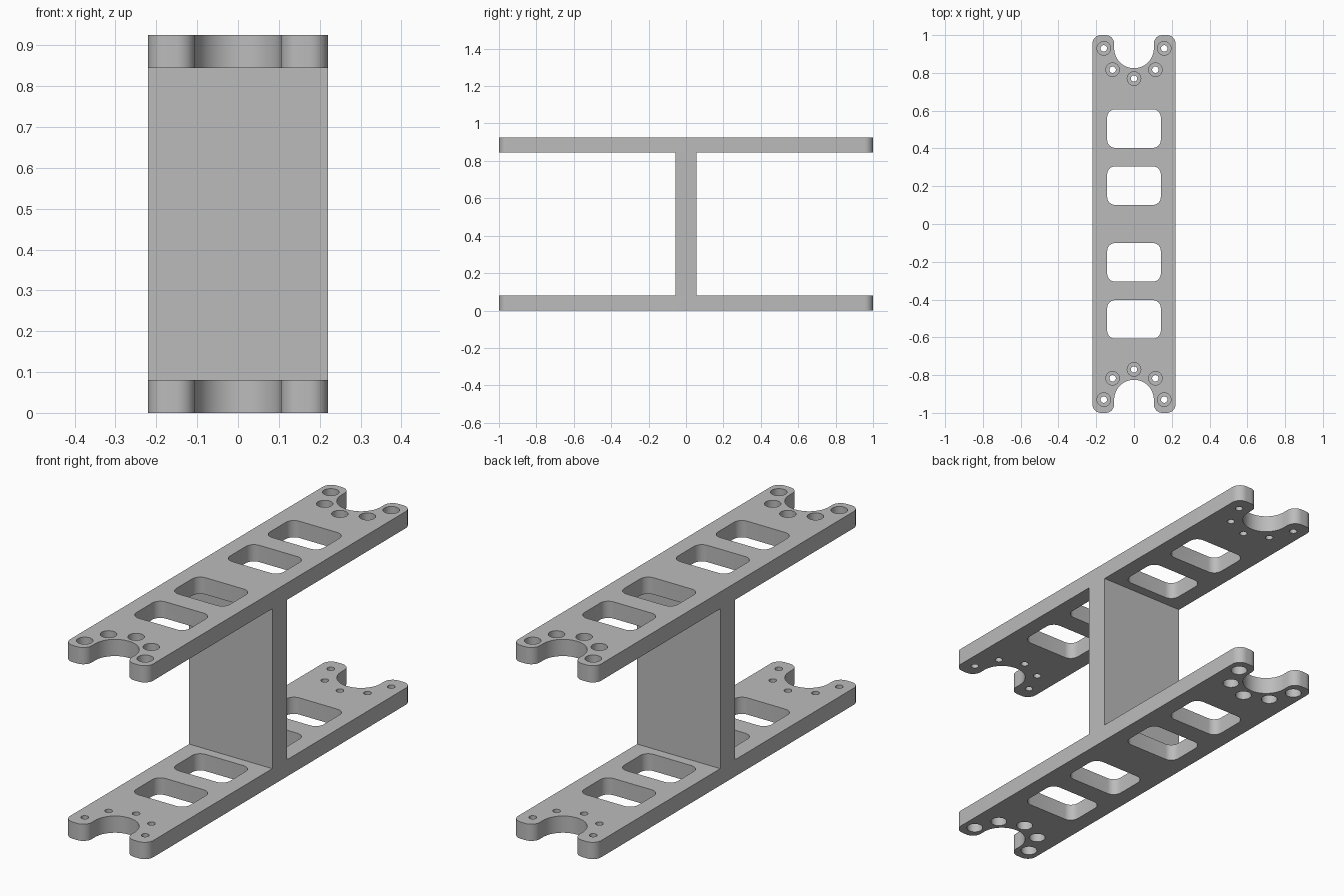
import bpy
import bmesh
from math import cos, sin, radians

HALF_W, HALF_L, HEIGHT = 0.22, 1.0, 0.925
PLATE, WEB = 0.08, 0.055            # plate thickness, half web thickness
NOTCH_Y, NOTCH_R = 0.93, 0.105      # round notch at each end
TIP_R = 0.045                       # rounding of the prong tips
BOLT_R = 0.16                       # bolt circle around the notch
BORE_DEPTH = 0.05

old = bpy.data.objects.get("Cube")
if old:
    bpy.data.objects.remove(old, do_unlink=True)


def arc(cx, cy, r, start, end, steps=10):
    angles = [radians(start + (end - start) * i / steps) for i in range(steps + 1)]
    return [(cx + r * cos(a), cy + r * sin(a)) for a in angles]


def circle(cx, cy, r, steps=32):
    return arc(cx, cy, r, 0, 360, steps)[:-1]


def rounded_rect(cx, cy, hx, hy, r):
    pts = []
    for k, (sx, sy) in enumerate([(1, 1), (-1, 1), (-1, -1), (1, -1)]):
        pts += arc(cx + sx * (hx - r), cy + sy * (hy - r), r, 90 * k, 90 * k + 90, 8)
    return pts


def add_prism(bm, pts, low, high, along_x=False):
    """Extrude a closed outline along z, or a (y, z) profile along x."""
    def place(p, h):
        return (h, p[0], p[1]) if along_x else (p[0], p[1], h)
    face = bm.faces.new([bm.verts.new(place(p, low)) for p in pts])
    ext = bmesh.ops.extrude_face_region(bm, geom=[face])
    shift = (high - low, 0, 0) if along_x else (0, 0, high - low)
    moved = [v for v in ext["geom"] if isinstance(v, bmesh.types.BMVert)]
    bmesh.ops.translate(bm, verts=moved, vec=shift)


def finish(name, bm):
    bmesh.ops.recalc_face_normals(bm, faces=bm.faces)
    mesh = bpy.data.meshes.new(name)
    bm.to_mesh(mesh)
    bm.free()
    obj = bpy.data.objects.new(name, mesh)
    bpy.context.collection.objects.link(obj)
    return obj


def carve(target, cutter, operation):
    cutter.hide_render = True
    mod = target.modifiers.new(cutter.name, "BOOLEAN")
    mod.operation, mod.solver, mod.object = operation, "EXACT", cutter
    bpy.context.view_layer.objects.active = target
    bpy.ops.object.modifier_apply(modifier=mod.name)
    bpy.data.objects.remove(cutter, do_unlink=True)


# I-shaped side profile: two plates joined by a web
quarter = [(HALF_L + 0.1, HEIGHT), (HALF_L + 0.1, HEIGHT - PLATE),
           (WEB, HEIGHT - PLATE)]
right = quarter + [(y, HEIGHT - z) for y, z in reversed(quarter)]
bm = bmesh.new()
add_prism(bm, right + [(-y, z) for y, z in reversed(right)],
          -HALF_W - 0.1, HALF_W + 0.1, along_x=True)
frame = finish("bracket_frame", bm)

# Plan outline with rounded prongs and a notch at both ends
tip_y = HALF_L - TIP_R
outer, inner = HALF_W - TIP_R, NOTCH_R + TIP_R
end = (arc(outer, tip_y, TIP_R, 0, 90) + arc(inner, tip_y, TIP_R, 90, 180)
       + arc(0, NOTCH_Y, NOTCH_R, 0, -180, 32)
       + arc(-inner, tip_y, TIP_R, 0, 90) + arc(-outer, tip_y, TIP_R, 90, 180))
bm = bmesh.new()
add_prism(bm, end + [(-x, -y) for x, y in end], -0.1, HEIGHT + 0.1)
carve(frame, finish("plan_outline", bm), "INTERSECT")

# Windows through both plates
bm = bmesh.new()
for y in (-0.505, -0.203, 0.203, 0.505):
    add_prism(bm, rounded_rect(0, y, 0.142, 0.102, 0.042), -0.1, HEIGHT + 0.1)
carve(frame, finish("window_cutter", bm), "DIFFERENCE")

# Bolt holes around each notch, then wider bores from the outer faces
bolts = [(x, s * y) for s in (-1, 1)
         for x, y in arc(0, NOTCH_Y, BOLT_R, 0, -180, 4)]
bm = bmesh.new()
for x, y in bolts:
    add_prism(bm, circle(x, y, 0.017, 24), -0.1, HEIGHT + 0.1)
carve(frame, finish("bolt_cutter", bm), "DIFFERENCE")
bm = bmesh.new()
for x, y in bolts:
    add_prism(bm, circle(x, y, 0.036), -0.1, BORE_DEPTH)
    add_prism(bm, circle(x, y, 0.036), HEIGHT - BORE_DEPTH, HEIGHT + 0.1)
carve(frame, finish("bore_cutter", bm), "DIFFERENCE")

# Single grey finish
grey = bpy.data.materials.new("plain_grey")
grey.use_nodes = True
colour = (0.5, 0.5, 0.5, 1)
grey.diffuse_color = colour
grey.node_tree.nodes["Principled BSDF"].inputs["Base Color"].default_value = colour
frame.data.materials.clear()
frame.data.materials.append(grey)
for poly in frame.data.polygons:
    poly.material_index = 0

bpy.ops.object.select_all(action="DESELECT")
frame.select_set(True)
bpy.context.view_layer.objects.active = frame
bpy.ops.object.shade_smooth_by_angle(angle=radians(30))
